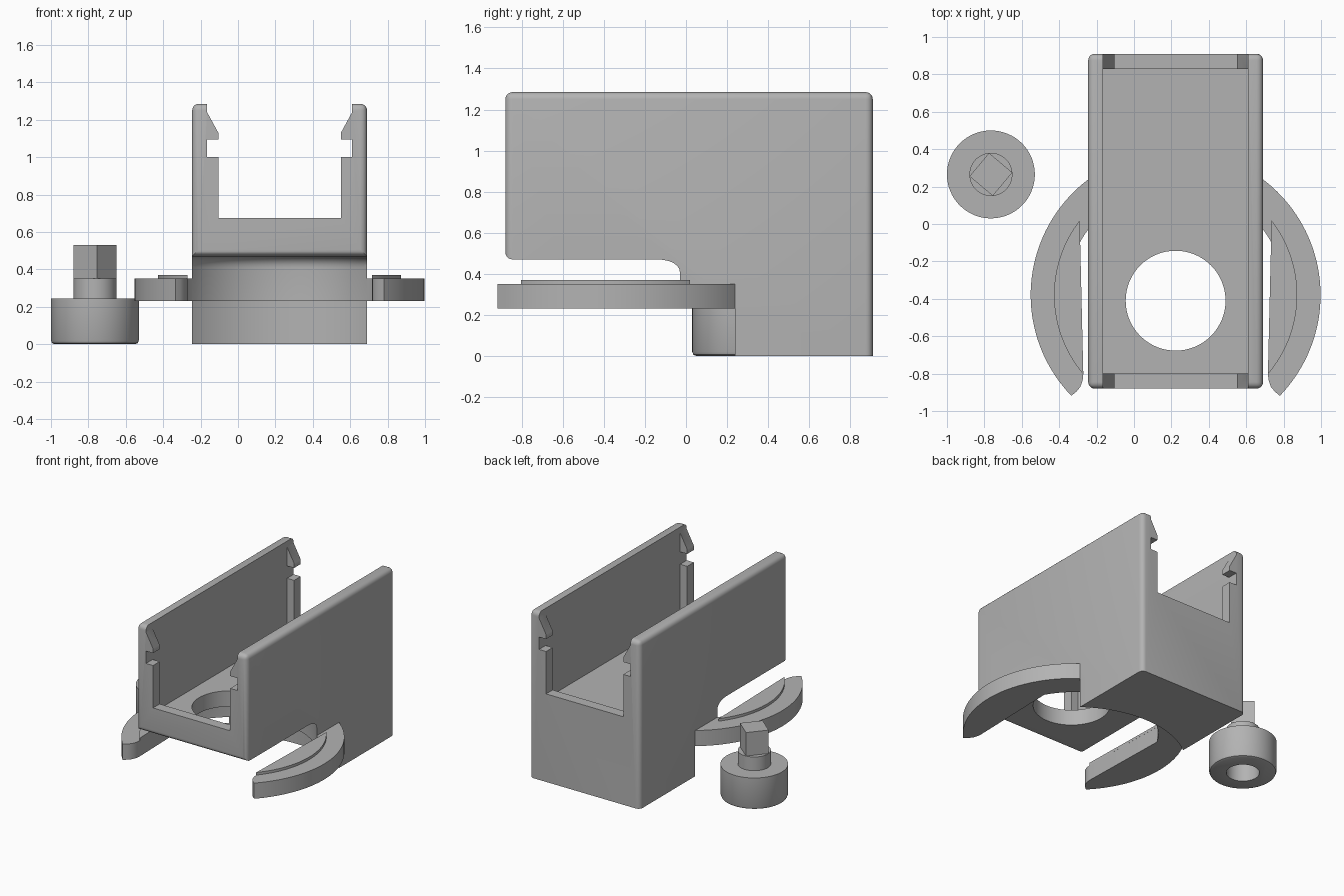
import bpy, bmesh, math
from mathutils import Vector

if "Cube" in bpy.data.objects:
    bpy.data.objects.remove(bpy.data.objects["Cube"])

CX, CY = 0.2225, -0.38        # axis of the ring clamp
HALF = 0.4675                 # half width of the body
Y0, Y1, TOP, SHELF = -0.88, 0.91, 1.285, 0.47
R_IN, R_OUT, R_RIB = 0.584, 0.775, 0.65

grey = bpy.data.materials.new("grey plastic")
grey.diffuse_color = (0.45, 0.45, 0.45, 1)
grey.use_nodes = True
grey.node_tree.nodes["Principled BSDF"].inputs["Base Color"].default_value = grey.diffuse_color


def finish(name, bm):
    bmesh.ops.recalc_face_normals(bm, faces=bm.faces)
    me = bpy.data.meshes.new(name)
    bm.to_mesh(me)
    bm.free()
    ob = bpy.data.objects.new(name, me)
    bpy.context.collection.objects.link(ob)
    me.materials.append(grey)
    return ob


def prism(points, a, b, place):
    """Extrude a 2D outline from depth a to b; place(u, v, w) gives xyz."""
    bm = bmesh.new()
    lo = [bm.verts.new(place(u, v, a)) for u, v in points]
    hi = [bm.verts.new(place(u, v, b)) for u, v in points]
    bm.faces.new(lo)
    bm.faces.new(hi)
    n = len(points)
    for i in range(n):
        j = (i + 1) % n
        bm.faces.new((lo[i], lo[j], hi[j], hi[i]))
    return bm


def lathe(profile, cx, cy, steps=96):
    """Closed solid of revolution from (radius, z) points."""
    bm = bmesh.new()
    rings = []
    for r, z in profile:
        rings.append([bm.verts.new((cx + r * math.cos(t * math.tau / steps),
                                    cy + r * math.sin(t * math.tau / steps), z))
                      for t in range(steps)])
    for p, q in zip(rings, rings[1:]):
        for i in range(steps):
            j = (i + 1) % steps
            bm.faces.new((p[i], p[j], q[j], q[i]))
    bm.faces.new(rings[0])
    bm.faces.new(rings[-1])
    return bm


def cut(ob, cutter):
    mod = ob.modifiers.new("cut", 'BOOLEAN')
    mod.operation, mod.solver, mod.object = 'DIFFERENCE', 'EXACT', cutter
    bpy.context.view_layer.objects.active = ob
    bpy.ops.object.modifier_apply(modifier=mod.name)
    bpy.data.objects.remove(cutter)


def smooth(ob):
    bpy.ops.object.select_all(action='DESELECT')
    ob.select_set(True)
    bpy.context.view_layer.objects.active = ob
    bpy.ops.object.shade_smooth_by_angle(angle=math.radians(30))


def arc(r, dx_or_y, a0, a1, n=24):
    return [(r * math.cos(a0 + (a1 - a0) * i / n), r * math.sin(a0 + (a1 - a0) * i / n))
            for i in range(n + 1)]


along_x = lambda u, v, w: (w, u, v)
along_y = lambda u, v, w: (u, w, v)
along_z = lambda u, v, w: (u, v, w)

# Body: L-shaped side profile with rounded outer edges
side = [(Y0, SHELF), (-0.2, SHELF), (-0.2, 0), (Y1, 0), (Y1, TOP), (Y0, TOP)]
bm = prism(side, CX - HALF, CX + HALF, along_x)
rounded = []
for e in bm.edges:
    a, b = (v.co for v in e.verts)
    mid = (a + b) / 2
    upright = abs(a.z - b.z) > 0.1 and (abs(mid.y - Y0) < 0.01 or abs(mid.y - Y1) < 0.01)
    rim = mid.z > TOP - 0.01
    front_lip = abs(mid.y - Y0) < 0.01 and abs(mid.z - SHELF) < 0.01
    if upright or rim or front_lip:
        rounded.append(e)
bmesh.ops.bevel(bm, geom=rounded, offset=0.035, segments=5, profile=0.5, affect='EDGES')
body = finish("body", bm)

# Round clearances under the shelf, the upper one with a filleted top
fillet = [(R_IN - 0.06 + 0.06 * math.cos(t * math.pi / 12),
           SHELF - 0.06 + 0.06 * math.sin(t * math.pi / 12)) for t in range(7)]
cut(body, finish("cutter", lathe([(R_IN, -0.1)] + fillet, CX, CY, 128)))
cut(body, finish("cutter", lathe([(R_OUT, -0.1), (R_OUT, 0.23)], CX, CY, 128)))

# Channel: recessed middle, snap-hook profile at both ends, round floor hole
half_slot = [(0.3275, 0.675), (0.3275, 1.0), (0.3875, 1.0), (0.3875, 1.095),
             (0.3275, 1.095), (0.3275, 1.13), (0.3875, 1.24), (0.3875, 1.5)]
slot = [(CX + u, v) for u, v in half_slot] + [(CX - u, v) for u, v in reversed(half_slot)]
cut(body, finish("cutter", prism(slot, -1.2, 1.2, along_y)))
pocket = [(CX - 0.3875, -0.8), (CX + 0.3875, -0.8), (CX + 0.3875, 0.83), (CX - 0.3875, 0.83)]
cut(body, finish("cutter", prism(pocket, 0.59, 1.6, along_z)))
cut(body, finish("cutter", lathe([(0.267, 0.3), (0.267, 0.9)], CX, -0.41, 64)))
smooth(body)

# Clamp jaws with a thin raised rib, mirrored left and right
a_out = math.acos(HALF / R_OUT)
a_in = math.acos(HALF / R_IN)
a_join = math.acos(0.511 / R_IN)
a_tip = -math.acos(0.5575 / R_OUT)
jaw = arc(R_OUT, 0, a_out, a_tip, 40)
jaw += [(0.531, -0.517), (0.509, -0.49), (0.497, -0.455), (0.4935, -0.42)]
jaw += arc(R_IN, 0, a_join, a_in, 6)
rib = arc(R_RIB, 0, math.acos(0.513 / R_RIB), -math.acos(0.4935 / R_RIB), 32)
for s, label in ((-1, "left"), (1, "right")):
    for part, outline, z0, z1 in (("jaw", jaw, 0.23, 0.35), ("jaw_rib", rib, 0.35, 0.37)):
        pts = [(CX + s * u, CY + v) for u, v in outline]
        smooth(finish(f"{label}_{part}", prism(pts, z0, z1, along_z)))

# Loose knob: round head with a blind hole below, round neck, square peg
KX, KY = -0.765, 0.265
head = finish("knob_head", lathe([(0.215, 0), (0.229, 0.006), (0.235, 0.02), (0.235, 0.245)], KX, KY, 64))
cut(head, finish("cutter", lathe([(0.115, -0.1), (0.115, 0.15)], KX, KY, 48)))
smooth(head)
smooth(finish("knob_neck", lathe([(0.115, 0.245), (0.115, 0.35)], KX, KY, 48)))
peg = [(KX + 0.115 * math.cos(math.radians(5 + 90 * i)),
        KY + 0.115 * math.sin(math.radians(5 + 90 * i))) for i in range(4)]
finish("knob_peg", prism(peg, 0.35, 0.53, along_z))
